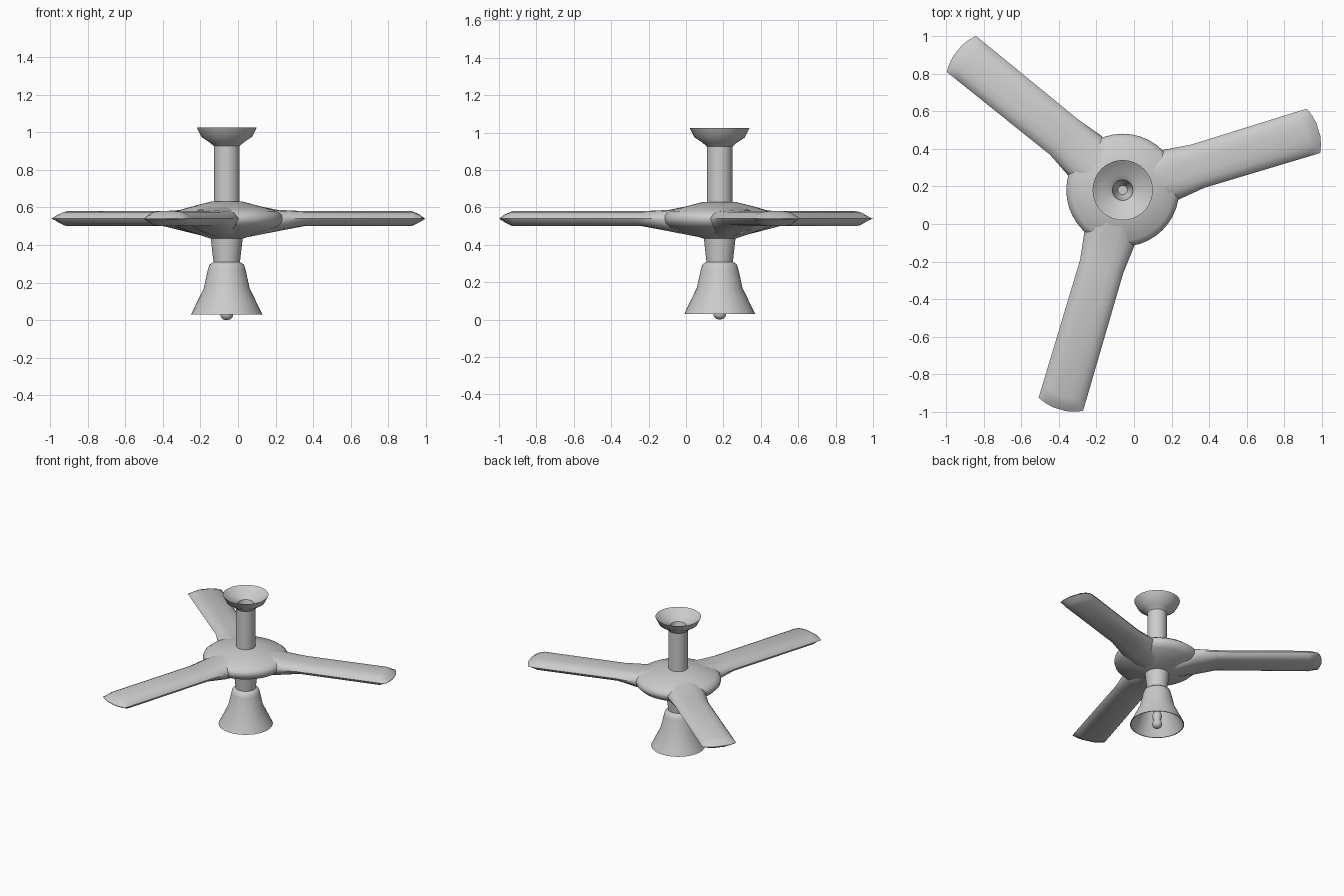
import bpy, bmesh, math
from mathutils import Matrix, Vector

cube = bpy.data.objects.get("Cube")
if cube:
    bpy.data.objects.remove(cube, do_unlink=True)

grey = bpy.data.materials.new("light grey")
grey.use_nodes = True
grey.diffuse_color = (0.6, 0.6, 0.6, 1)
grey.node_tree.nodes["Principled BSDF"].inputs["Base Color"].default_value = (0.6, 0.6, 0.6, 1)

AXIS = Vector((-0.06, 0.18, 0))
SEGMENTS = 40


def finish(name, bm, angle=40):
    bmesh.ops.remove_doubles(bm, verts=bm.verts, dist=0.0005)
    bmesh.ops.recalc_face_normals(bm, faces=bm.faces)
    mesh = bpy.data.meshes.new(name)
    bm.to_mesh(mesh)
    bm.free()
    mesh.materials.append(grey)
    obj = bpy.data.objects.new(name, mesh)
    obj.location = AXIS
    bpy.context.collection.objects.link(obj)
    bpy.ops.object.select_all(action='DESELECT')
    obj.select_set(True)
    bpy.context.view_layer.objects.active = obj
    bpy.ops.object.shade_smooth_by_angle(angle=math.radians(angle))
    return obj


def lathe(name, profile, angle=40):
    """Spin a (radius, height) profile around the fan axis."""
    bm = bmesh.new()
    verts = [bm.verts.new((r, 0, z)) for r, z in profile]
    edges = [bm.edges.new(pair) for pair in zip(verts, verts[1:])]
    bmesh.ops.spin(bm, geom=verts + edges, cent=(0, 0, 0), axis=(0, 0, 1),
                   angle=math.tau, steps=SEGMENTS, use_duplicate=False)
    return finish(name, bm, angle)


def blade(name, degrees, length, shift):
    """Loft a flattened, sharp-edged section outward, closing to a curved tip."""
    # distance, half width, underside, top
    stations = [(0.04, 0.08, 0.43, 0.63), (0.15, 0.12, 0.45, 0.61),
                (0.27, 0.138, 0.473, 0.587), (0.42, 0.12, 0.50, 0.58),
                (length - 0.07, 0.123, 0.50, 0.58),
                (length - 0.03, 0.123, 0.519, 0.564),
                (length, 0.123, 0.538, 0.542)]
    half = [(-1, 0), (-0.88, 0.5), (-0.65, 0.87), (-0.3, 1),
            (0.3, 1), (0.65, 0.87), (0.88, 0.5)]
    section = half + [(-a, -b) for a, b in half]
    turn = Matrix.Rotation(math.radians(degrees), 3, 'Z')
    bm = bmesh.new()
    rings = []
    for dist, width, low, high in stations:
        bulge = 0.03 if dist > 0.6 else 0
        ring = []
        for a, b in section:
            z = 0.54 + b * ((high - 0.54) if b > 0 else (0.54 - low))
            offset = shift * min(1, dist / 0.4)
            ring.append(bm.verts.new(turn @ Vector(
                (dist + bulge * (1 - a * a), a * width + offset, z))))
        rings.append(ring)
    n = len(section)
    for r0, r1 in zip(rings, rings[1:]):
        for i in range(n):
            j = (i + 1) % n
            bm.faces.new((r0[i], r0[j], r1[j], r1[i]))
    bm.faces.new(rings[0])
    bm.faces.new(rings[-1])
    return finish(name, bm, 50)


# Ceiling mount and hollow down rod
lathe("ceiling_mount", [(0.068, 0.925), (0.09, 0.945), (0.135, 0.975), (0.16, 1.025),
                        (0.145, 1.015), (0.115, 0.992), (0.08, 0.978), (0.055, 0.96),
                        (0.045, 0.90), (0.025, 0.86), (0, 0.86)])
lathe("down_rod", [(0.068, 0.60), (0.068, 0.94)])

# Motor hub
lathe("motor_hub", [(0, 0.63), (0.085, 0.63), (0.18, 0.606), (0.27, 0.58), (0.295, 0.56),
                    (0.30, 0.54), (0.295, 0.52), (0.27, 0.495), (0.18, 0.465),
                    (0.06, 0.425), (0, 0.425)])

# Three blades: direction, reach, sideways shift
for side, degrees, length, shift in (("left", 17, 1.062, 0.005),
                                     ("right", 141, 1.122, -0.023),
                                     ("front", 253.5, 1.185, 0.008)):
    blade(side + "_blade", degrees, length, shift)

# Light fitting: neck, open shade and bulb
lathe("light_neck", [(0.086, 0.45), (0.083, 0.42), (0.07, 0.305)])
lathe("lamp_shade", [(0, 0.31), (0.07, 0.31), (0.092, 0.295), (0.10, 0.27),
                     (0.122, 0.17), (0.19, 0.03), (0.184, 0.03), (0.114, 0.17),
                     (0.09, 0.27), (0, 0.285)])
lathe("bulb", [(0, 0), (0.018, 0.004), (0.031, 0.016), (0.035, 0.032), (0.03, 0.05),
               (0.023, 0.062), (0.032, 0.08), (0.034, 0.10), (0.024, 0.125),
               (0.02, 0.15), (0.02, 0.29)], 80)
